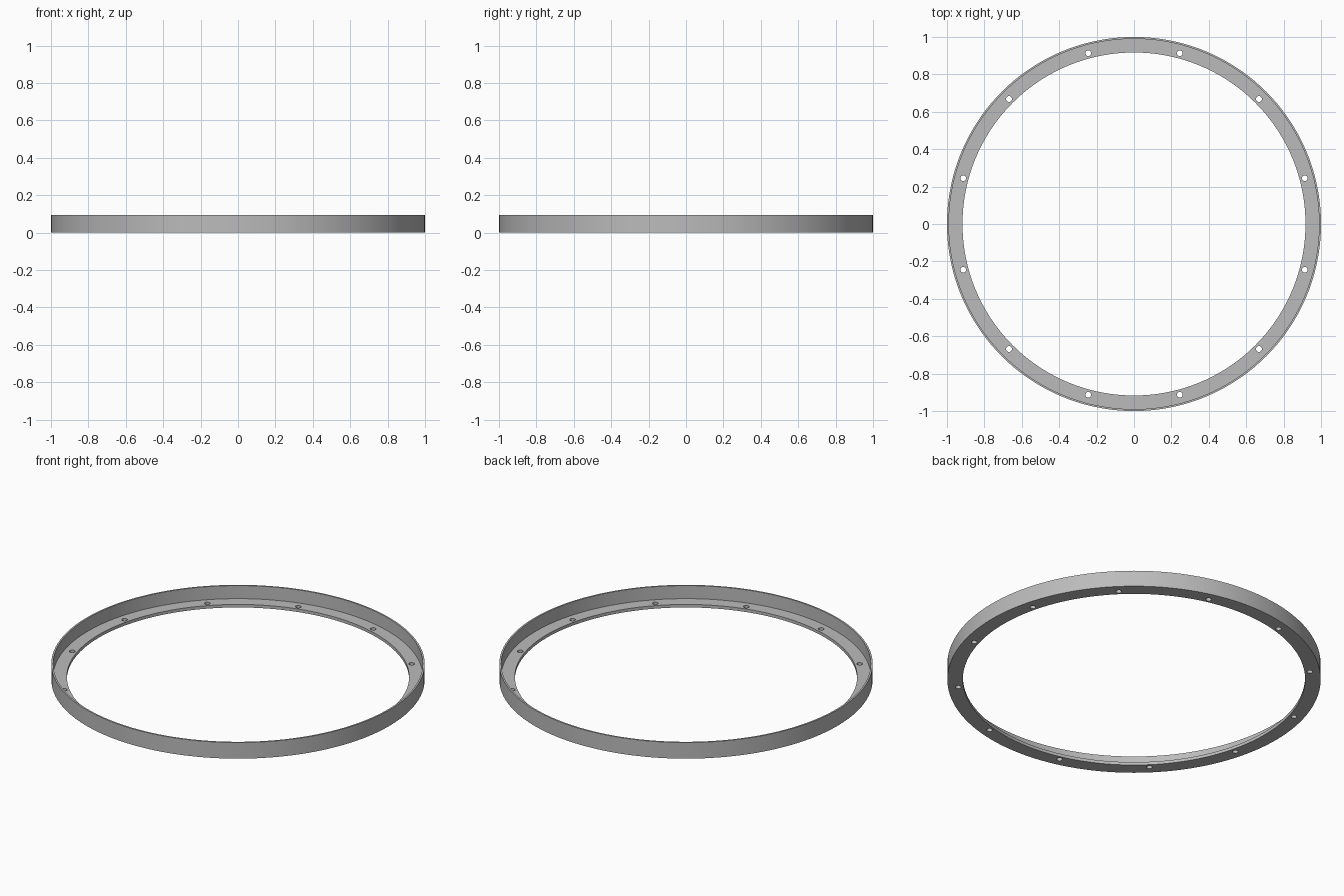
import bpy
import bmesh
from math import cos, sin, radians, tau
from mathutils import Matrix, Vector

cube = bpy.data.objects.get("Cube")
if cube:
    bpy.data.objects.remove(cube, do_unlink=True)

OUTER, WALL_INNER, FLANGE_INNER = 1.0, 0.99, 0.917
HEIGHT, FLANGE_TOP = 0.095, 0.018
HOLE_CIRCLE, HOLE_RADIUS, HOLES = 0.945, 0.0155, 12


def new_object(name, bm):
    mesh = bpy.data.meshes.new(name)
    bmesh.ops.recalc_face_normals(bm, faces=bm.faces)
    bm.to_mesh(mesh)
    bm.free()
    obj = bpy.data.objects.new(name, mesh)
    bpy.context.collection.objects.link(obj)
    return obj


# Grey metal
grey = bpy.data.materials.new("grey_metal")
grey.use_nodes = True
colour = (0.5, 0.5, 0.5, 1)
grey.diffuse_color = colour
grey.node_tree.nodes["Principled BSDF"].inputs["Base Color"].default_value = colour

# Ring: L-shaped section of thin wall and inward flange, spun about z
section = [(FLANGE_INNER, 0), (OUTER, 0), (OUTER, HEIGHT), (WALL_INNER, HEIGHT),
           (WALL_INNER, FLANGE_TOP), (FLANGE_INNER, FLANGE_TOP)]
bm = bmesh.new()
verts = [bm.verts.new((r, 0, z)) for r, z in section]
edges = [bm.edges.new((v, verts[i - 1])) for i, v in enumerate(verts)]
bmesh.ops.spin(bm, geom=verts + edges, cent=(0, 0, 0), axis=(0, 0, 1),
               angle=tau, steps=144, use_merge=True)
bmesh.ops.remove_doubles(bm, verts=bm.verts, dist=0.0001)
ring = new_object("flanged_ring", bm)
ring.data.materials.append(grey)

# Bolt holes through the flange
bm = bmesh.new()
for i in range(HOLES):
    a = radians(15) + i * tau / HOLES
    spot = Vector((cos(a), sin(a), 0)) * HOLE_CIRCLE
    bmesh.ops.create_cone(bm, cap_ends=True, segments=24, radius1=HOLE_RADIUS,
                          radius2=HOLE_RADIUS, depth=0.1,
                          matrix=Matrix.Translation(spot))
cutter = new_object("bolt_hole_cutter", bm)
cutter.hide_render = True

cut = ring.modifiers.new("bolt_holes", "BOOLEAN")
cut.operation = "DIFFERENCE"
cut.solver = "EXACT"
cut.object = cutter
bpy.ops.object.select_all(action="DESELECT")
ring.select_set(True)
bpy.context.view_layer.objects.active = ring
bpy.ops.object.modifier_apply(modifier=cut.name)
bpy.data.objects.remove(cutter, do_unlink=True)

# Smooth curved walls, crisp rims
bpy.ops.object.shade_smooth_by_angle(angle=radians(30))
